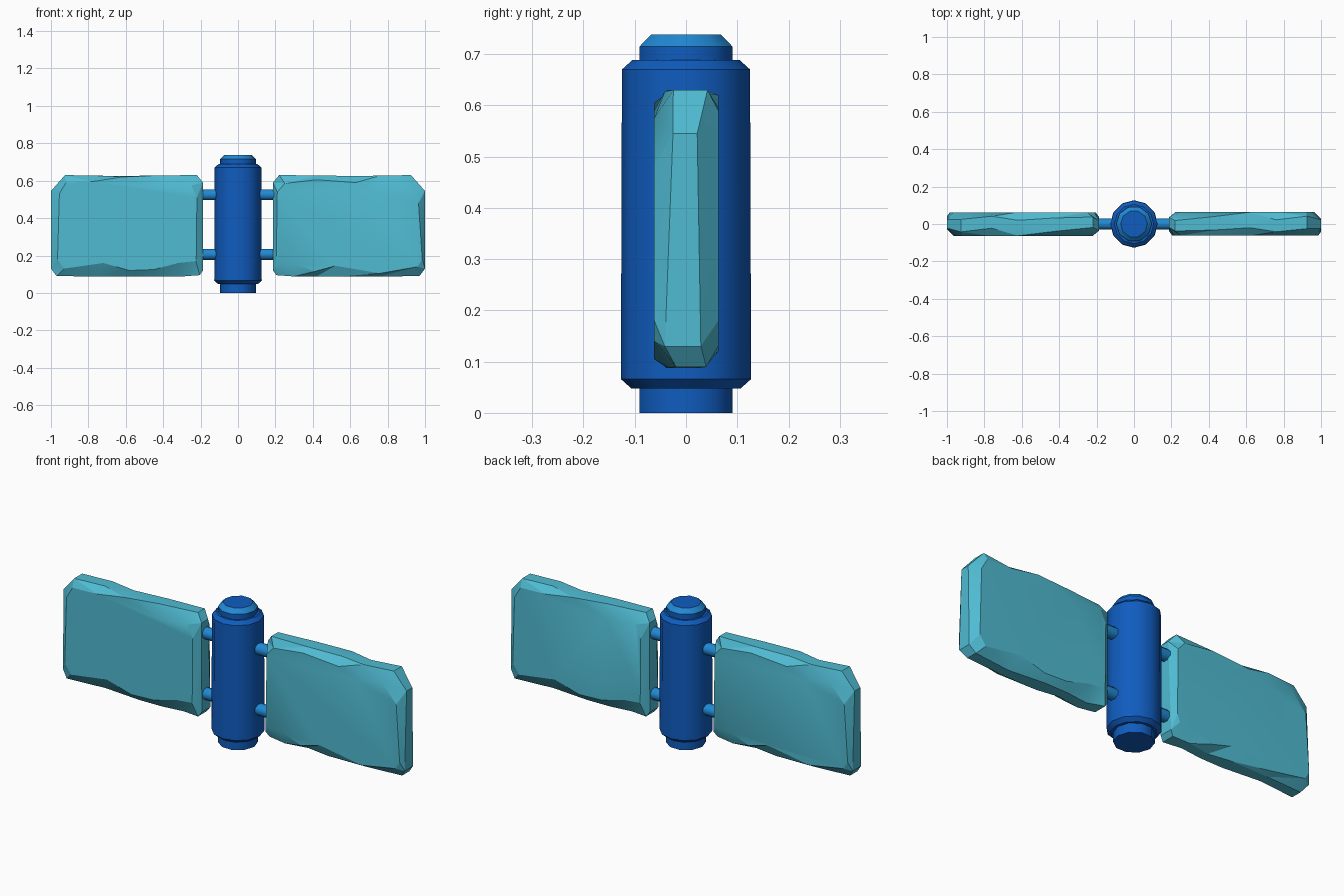
import bpy, bmesh, math
from mathutils import Matrix

if "Cube" in bpy.data.objects:
    bpy.data.objects.remove(bpy.data.objects["Cube"])


def material(name, rgb):
    m = bpy.data.materials.new(name)
    m.diffuse_color = (*rgb, 1)
    m.use_nodes = True
    m.node_tree.nodes["Principled BSDF"].inputs["Base Color"].default_value = m.diffuse_color
    return m


DEEP = material("deep blue", (0.005, 0.107, 0.52))
MID = material("mid blue", (0.015, 0.25, 0.66))
STONE = material("turquoise stone", (0.08, 0.50, 0.65))


def finish(bm, name, mats, angle=None):
    bmesh.ops.recalc_face_normals(bm, faces=bm.faces[:])
    me = bpy.data.meshes.new(name)
    bm.to_mesh(me)
    bm.free()
    for m in mats:
        me.materials.append(m)
    ob = bpy.data.objects.new(name, me)
    bpy.context.collection.objects.link(ob)
    if angle:
        bpy.ops.object.select_all(action='DESELECT')
        ob.select_set(True)
        bpy.context.view_layer.objects.active = ob
        bpy.ops.object.shade_smooth_by_angle(angle=math.radians(angle))
    return ob


def skin(bm, rings):
    """Join equal-length rings of points into a closed solid."""
    vs = [[bm.verts.new(p) for p in r] for r in rings]
    n = len(vs[0])
    for a, b in zip(vs, vs[1:]):
        for i in range(n):
            j = (i + 1) % n
            bm.faces.new((a[i], a[j], b[j], b[i]))
    bm.faces.new(vs[0][::-1])
    bm.faces.new(vs[-1])


def lathe(profile, sides):
    bm = bmesh.new()
    skin(bm, [[(r * math.cos(2 * math.pi * i / sides),
                r * math.sin(2 * math.pi * i / sides), z)
               for i in range(sides)] for r, z in profile])
    return bm


# Post: thick sleeve with bevelled rims
finish(lathe([(0.107, 0.048), (0.127, 0.066), (0.125, 0.67), (0.105, 0.688)], 12),
       "post_sleeve", [DEEP], 40)

# Core: sticks out below and above, with a lighter bevel round the top
bm = lathe([(0.095, 0), (0.095, 0.715), (0.072, 0.738)], 10)
bm.normal_update()
for f in bm.faces:
    if f.calc_center_median().z > 0.7 and 0.2 < abs(f.normal.z) < 0.95:
        f.material_index = 1
finish(bm, "post_core", [DEEP, MID], 40)

# Stone panel outline: x, z, front face x, z, back face x, z
OUTLINE = [
    (0.205, 0.095, 0.22, 0.16, 0.225, 0.17),
    (0.30, 0.088, 0.30, 0.155, 0.32, 0.16),
    (0.42, 0.088, 0.41, 0.115, 0.45, 0.125),
    (0.55, 0.088, 0.52, 0.145, 0.58, 0.12),
    (0.76, 0.088, 0.76, 0.105, 0.72, 0.16),
    (0.97, 0.09, 0.96, 0.14, 0.93, 0.13),
    (1.0, 0.13, 0.985, 0.18, 0.965, 0.18),
    (1.0, 0.545, 0.965, 0.48, 0.955, 0.53),
    (0.925, 0.63, 0.88, 0.575, 0.92, 0.59),
    (0.76, 0.627, 0.74, 0.545, 0.78, 0.595),
    (0.62, 0.625, 0.63, 0.59, 0.62, 0.62),
    (0.43, 0.628, 0.42, 0.605, 0.43, 0.56),
    (0.22, 0.63, 0.25, 0.585, 0.25, 0.575),
    (0.187, 0.59, 0.21, 0.54, 0.22, 0.51),
    (0.187, 0.12, 0.205, 0.20, 0.222, 0.22),
]


def panel(name, turn):
    bm = bmesh.new()
    depth = lambda i, k: 0.030 + 0.012 * math.sin(2.3 * i + k)
    skin(bm, [[(p[2], -0.062, p[3]) for p in OUTLINE],
              [(p[0], -depth(i, 0), p[1]) for i, p in enumerate(OUTLINE)],
              [(p[0], depth(i, 2), p[1]) for i, p in enumerate(OUTLINE)],
              [(p[4], 0.063, p[5]) for p in OUTLINE]])
    bmesh.ops.triangulate(bm, faces=[f for f in bm.faces if len(f.verts) == 4])
    bm.transform(Matrix.Rotation(turn, 4, 'Z'))
    finish(bm, name, [STONE], 20)


# Two panels and their pegs, turned half way round the post
for side, turn in (("right", 0), ("left", math.pi)):
    panel(side + "_stone_panel", turn)
    for level, z in (("lower", 0.206), ("upper", 0.525)):
        bm = lathe([(0.031, 0.08), (0.031, 0.225)], 8)
        bm.transform(Matrix.Rotation(turn, 4, 'Z') @ Matrix.Translation((0, 0, z))
                     @ Matrix.Rotation(math.pi / 2, 4, 'Y')
                     @ Matrix.Rotation(math.pi / 8, 4, 'Z'))
        finish(bm, f"{side}_{level}_peg", [MID], 50)
